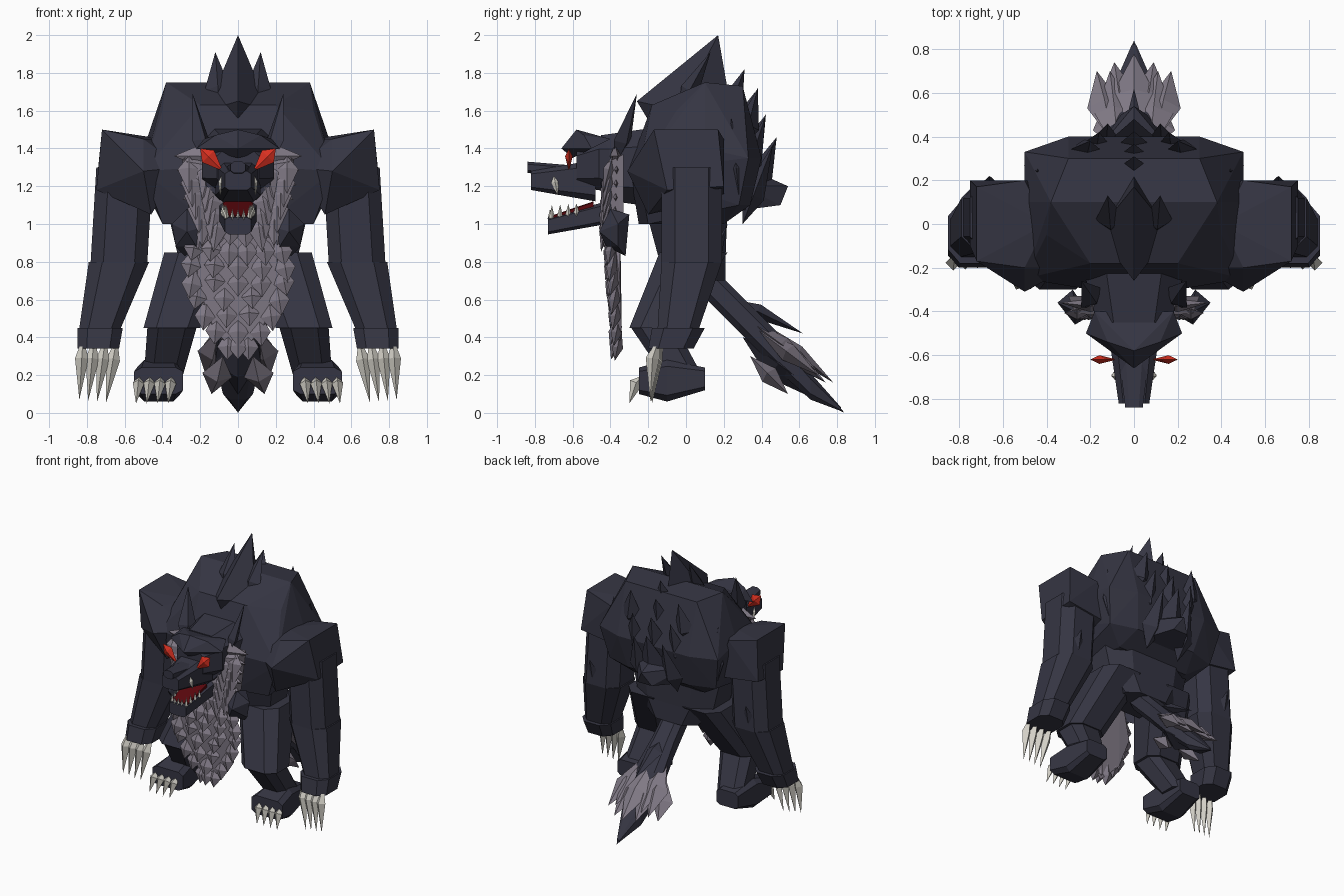
import bpy, bmesh, random
from math import sin, pi
from mathutils import Vector

random.seed(4)
cube = bpy.data.objects.get("Cube")
if cube:
    bpy.data.objects.remove(cube)


def material(name, red, green, blue):
    mat = bpy.data.materials.new(name)
    mat.use_nodes = True
    mat.diffuse_color = (red, green, blue, 1)
    bsdf = mat.node_tree.nodes["Principled BSDF"]
    bsdf.inputs["Base Color"].default_value = mat.diffuse_color
    bsdf.inputs["Roughness"].default_value = .9
    return mat


dark = material("dark fur", .036, .036, .056)
grey = material("grey fur", .22, .195, .24)
bone = material("bone", .65, .63, .57)
eye_red = material("eye red", .7, .03, .015)
mouth_red = material("mouth red", .1, .002, .004)
side_axis, depth_axis, up_axis = Vector((1, 0, 0)), Vector((0, 1, 0)), Vector((0, 0, 1))


def finish(bm, name, mat, mirror):
    """Turn a bmesh into one object, or into a left and right pair."""
    for prefix in (("left_", "right_") if mirror else ("",)):
        if prefix == "right_":
            bmesh.ops.scale(bm, vec=(-1, 1, 1), verts=bm.verts)
        bmesh.ops.recalc_face_normals(bm, faces=bm.faces)
        mesh = bpy.data.meshes.new(prefix + name)
        bm.to_mesh(mesh)
        mesh.materials.append(mat)
        bpy.context.collection.objects.link(bpy.data.objects.new(prefix + name, mesh))
    bm.free()


def loft(name, mat, *sections, axis=up_axis, mirror=False, flat=.55):
    """Join eight-sided rings, each given as a centre, a half width and a half depth."""
    bm = bmesh.new()
    across = depth_axis if axis == up_axis else up_axis
    corner = [(1, -flat), (1, flat), (flat, 1), (-flat, 1)]
    corner += [(-a, -b) for a, b in corner]
    rings = [[bm.verts.new(Vector(centre) + side_axis * a * width + across * b * depth)
              for a, b in corner] for centre, width, depth in sections]
    for low, high in zip(rings, rings[1:]):
        for i in range(len(low)):
            bm.faces.new((low[i - 1], low[i], high[i], high[i - 1]))
    bm.faces.new(rings[0])
    bm.faces.new(rings[-1])
    finish(bm, name, mat, mirror)


def hull(name, mat, *points, mirror=False):
    """Faceted block around corner points; unless paired, it spans both sides."""
    bm = bmesh.new()
    for x, y, z in points:
        bm.verts.new((x, y, z))
        if x and not mirror:
            bm.verts.new((-x, y, z))
    bmesh.ops.convex_hull(bm, input=bm.verts)
    bmesh.ops.delete(bm, geom=[v for v in bm.verts if not v.link_faces], context="VERTS")
    finish(bm, name, mat, mirror)


def add_tuft(bm, root, tip, width, thick, side=side_axis, widest=.35, bow=0):
    """Pointed tuft: a diamond ring between a root and a tip."""
    root, tip = Vector(root), Vector(tip)
    along = (tip - root).normalized()
    out = along.cross(side).normalized()
    side = out.cross(along)
    middle = root.lerp(tip, widest) + out * bow
    ring = [bm.verts.new(middle + offset)
            for offset in (side * width, out * thick, -side * width, -out * thick)]
    ends = bm.verts.new(root), bm.verts.new(tip)
    for i in range(len(ring)):
        for end in ends:
            bm.faces.new((ring[i - 1], ring[i], end))


def tuft(name, mat, root, tip, width, thick, mirror=False, **shape):
    bm = bmesh.new()
    add_tuft(bm, root, tip, width, thick, **shape)
    finish(bm, name, mat, mirror)


def tuft_row(name, mat, count, first, last, reach, last_reach, width, thick, mirror=False, **shape):
    """Evenly spaced tufts, changing reach from the first to the last."""
    bm = bmesh.new()
    for i in range(count):
        t = i / (count - 1)
        root = Vector(first).lerp(Vector(last), t)
        tip = root + Vector(reach).lerp(Vector(last_reach), t)
        add_tuft(bm, root, tip, width, thick, **shape)
    finish(bm, name, mat, mirror)


# Body and neck
hull("chest", dark, (.38, .1, 1.75), (.3, .3, 1.73), (.2, -.18, 1.63), (.4, -.05, 1.6),
     (.5, .33, 1.35), (.3, .4, 1.35), (.5, .1, 1.4), (.5, -.25, 1.28), (.2, -.3, 1.3),
     (.45, .28, 1.1), (.25, .34, 1.1), (.4, -.2, 1), (.15, -.25, 1), (.3, .2, 1))
loft("waist", dark, ((0, .07, .7), .2, .14), ((0, .03, .84), .32, .18), ((0, 0, 1.1), .38, .22))
loft("neck", dark, ((0, -.1, 1.3), .26, .22), ((0, -.45, 1.3), .17, .17), axis=depth_axis)

# Arms, built between joints
upper, elbow, wrist = (.6, .03, 1.3), (.63, .03, .8), (.73, -.04, .45)
palm = (.74, -.08, .34)
hull("shoulder", dark, (.4, 0, 1.45), (.72, .17, 1.5), (.72, -.17, 1.5), (.5, .2, 1.45),
     (.5, -.2, 1.45), (.5, -.31, 1.28), (.75, .2, 1.2), (.75, -.1, 1.18), (.4, .2, 1.15),
     (.3, -.2, 1.3), (.46, -.2, 1.05), mirror=True)
loft("upper_arm", dark, (upper, .15, .16), (elbow, .15, .16), mirror=True)
loft("forearm", dark, (elbow, .16, .16), (wrist, .11, .11), mirror=True)
loft("hand", dark, (wrist, .12, .14), (palm, .11, .12), mirror=True)
tuft_row("hand_claws", bone, 4, (.64, -.12, .4), (.82, -.14, .4), (.06, -.06, -.35), (.02, -.05, -.33),
         width=.036, thick=.036, mirror=True, bow=.02)
tuft("elbow_tuft", dark, (.66, .1, .7), (.66, .22, 1), width=.09, thick=.04, mirror=True)

# Legs and feet
hip, knee, ankle = (.22, .04, .85), (.35, -.17, .45), (.4, 0, .17)
loft("thigh", dark, (hip, .17, .18), (knee, .15, .13), mirror=True)
loft("shin", dark, (knee, .13, .12), (ankle, .1, .1), mirror=True)
loft("foot", dark, ((.42, .1, .18), .09, .06), ((.42, -.1, .17), .11, .11),
     ((.42, -.25, .17), .13, .07), axis=depth_axis, mirror=True, flat=.7)
tuft_row("foot_claws", bone, 4, (.35, -.22, .2), (.52, -.22, .2), (.02, -.08, -.15), (.02, -.08, -.15),
         width=.03, thick=.034, mirror=True, bow=.02)

# Head
loft("skull", dark, ((0, -.34, 1.3), .17, .18), ((0, -.46, 1.32), .19, .14),
     ((0, -.58, 1.3), .11, .11), axis=depth_axis)
hull("brow", dark, (.22, -.5, 1.4), (0, -.66, 1.4), (.12, -.54, 1.47), (0, -.58, 1.5),
     (.18, -.4, 1.45), (0, -.6, 1.35))
loft("snout", dark, ((0, -.48, 1.23), .12, .11), ((0, -.82, 1.23), .07, .05),
     axis=depth_axis, flat=.7)
loft("nose", dark, ((0, -.84, 1.3), .04, .03), ((0, -.6, 1.28), .07, .03), axis=depth_axis)
loft("lower_jaw", dark, ((0, -.42, 1.06), .1, .06), ((0, -.73, .99), .07, .045),
     axis=depth_axis, flat=.7)
loft("mouth_inside", mouth_red, ((0, -.49, 1.09), .08, .03), ((0, -.71, 1.025), .065, .02),
     axis=depth_axis, flat=.8)
tuft_row("side_teeth", bone, 4, (.06, -.71, 1), (.08, -.58, 1.03), (0, 0, .1), (0, 0, .08),
         width=.013, thick=.015, mirror=True)
tuft_row("front_teeth", bone, 3, (-.03, -.72, 1), (.03, -.72, 1), (0, 0, .08), (0, 0, .08),
         width=.013, thick=.013)
tuft("fang", bone, (.085, -.7, 1.26), (.095, -.68, 1.15), width=.016, thick=.02, mirror=True)
tuft("eye", eye_red, (.08, -.62, 1.28), (.2, -.62, 1.4), width=.045, thick=.02, mirror=True,
     side=Vector((1, 0, -1)), widest=.65)
tuft("ear", dark, (.17, -.38, 1.3), (.24, -.26, 1.69), width=.065, thick=.035, mirror=True,
     side=Vector((1, -1, 0)))

# Grey ruff beside the head
ruff_side = Vector((.5, 0, 1))
hull("ruff_base", grey, (.1, -.33, 1.36), (.3, -.33, 1.37), (.25, -.33, 1), (.05, -.33, .9),
     (.1, -.42, 1.3), (.27, -.41, 1.33), (.22, -.41, 1), (.08, -.42, 1), mirror=True)
tuft_row("ruff_outer", grey, 7, (.12, -.38, 1.36), (.12, -.38, 1), (.22, .02, 0), (.13, 0, -.1),
         width=.06, thick=.03, mirror=True, side=ruff_side)
tuft_row("ruff_inner", grey, 5, (.14, -.41, 1.33), (.1, -.42, 1.05), (.05, -.03, -.2), (.03, -.03, -.2),
         width=.06, thick=.03, mirror=True)
tuft_row("ruff_edge", grey, 5, (.26, -.39, 1.36), (.19, -.39, 1.08), (0, -.05, -.2), (0, -.05, -.2),
         width=.06, thick=.03, mirror=True)
hull("chest_side_tuft", dark, (.27, -.4, 1.08), (.2, -.42, .98), (.35, -.36, 1), (.22, -.42, .88),
     (.33, -.36, .88), (.27, -.46, .96), (.28, -.32, .83), (.28, -.3, 1.05), mirror=True)

# Grey chest fur in overlapping rows
hull("chest_base", grey, (.17, -.35, 1.1), (.17, -.4, 1.1), (.25, -.35, .7), (.22, -.38, .7),
     (.15, -.34, .45), (.13, -.37, .45), (0, -.36, .3), (0, -.4, .8))
fur = bmesh.new()
rows = 9
for row in range(rows):
    half_width = .05 + .18 * sin(pi * (row + 1.5) / (rows + .5))
    count = 7 - row // 2 - row % 2
    y, z = -.41 + .006 * row, 1.13 - .085 * row
    for k in range(count):
        u = 2 * k / (count - 1) - 1
        x = half_width * u
        tip = (x * 1.15, y - .035 + .02 * abs(u), z - random.uniform(.15, .19))
        add_tuft(fur, (x, y + .02, z), tip, width=.055, thick=.03, widest=.6)
finish(fur, "chest_fur", grey, mirror=False)

# Mane and back spikes
hull("crest", dark, (0, -.26, 1.65), (0, -.2, 1.55), (.17, -.04, 1.6), (0, .24, 1.6), (0, .17, 2))
tuft("crest_side", dark, (.1, -.04, 1.6), (.12, .13, 1.91), width=.07, thick=.05, mirror=True)
tuft_row("shoulder_spikes", dark, 3, (.24, .3, 1.4), (.14, .3, 1), (-.04, .08, .32), (-.02, .16, .42),
         width=.09, thick=.06, mirror=True)
tuft("flank_spike", dark, (.46, .28, 1.15), (.44, .24, 1.56), width=.05, thick=.06, mirror=True)
tuft_row("spine_spikes", dark, 4, (0, .17, 1.45), (0, .32, 1.08), (0, .14, .37), (0, .16, .38),
         width=.12, thick=.08)
hull("back_tuft", dark, (.2, .3, 1.2), (0, .36, 1.28), (0, .54, 1.2), (.06, .5, 1.1), (.22, .2, 1.06))

# Tail
loft("tail", dark, ((0, .05, .76), .08, .1), ((0, .28, .53), .09, .1), ((0, .48, .33), .12, .1),
     ((0, .66, .14), .08, .07), ((0, .82, .02), .01, .01), axis=depth_axis)
tuft("tail_underside", dark, (0, .3, .4), (0, .84, 0), width=.13, thick=.09)
tuft("tail_ridge", dark, (0, .25, .6), (0, .62, .42), width=.06, thick=.04)
tuft("tail_fur_top", grey, (0, .4, .48), (0, .78, .16), width=.1, thick=.04, widest=.5)
tuft_row("tail_fur_upper", grey, 2, (.07, .32, .5), (.05, .42, .42), (.04, .38, -.28), (.04, .32, -.26),
         width=.09, thick=.045, mirror=True, widest=.5)
tuft_row("tail_fur_side", grey, 2, (.1, .38, .44), (.08, .34, .3), (.07, .32, -.24), (.06, .2, -.2),
         width=.08, thick=.05, mirror=True, widest=.5)
